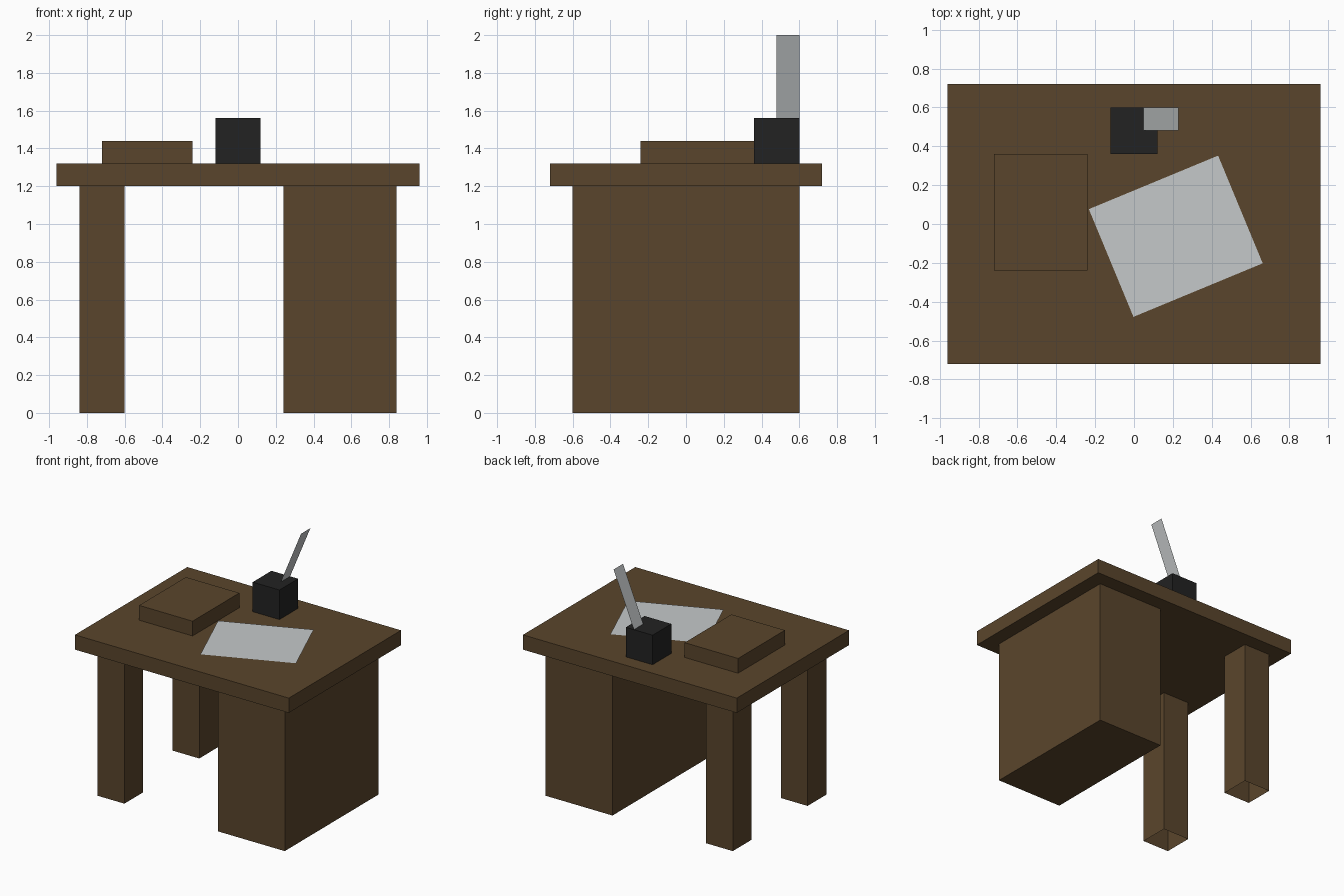
import bpy, bmesh, math
from mathutils import Matrix, Vector

cube = bpy.data.objects.get("Cube")
if cube:
    bpy.data.objects.remove(cube, do_unlink=True)


def make_material(name, rgb):
    m = bpy.data.materials.new(name)
    m.use_nodes = True
    m.diffuse_color = (*rgb, 1)
    m.node_tree.nodes["Principled BSDF"].inputs["Base Color"].default_value = (*rgb, 1)
    return m


WOOD = make_material("dark_wood", (0.102, 0.060, 0.025))
INK = make_material("ink_black", (0.016, 0.016, 0.016))
PAPER = make_material("pale_paper", (0.558, 0.584, 0.591))


def finish(bm, name, material):
    mesh = bpy.data.meshes.new(name)
    bm.to_mesh(mesh)
    bm.free()
    mesh.materials.append(material)
    obj = bpy.data.objects.new(name, mesh)
    bpy.context.collection.objects.link(obj)
    return obj


def box(name, low, high, material, open_bottom=False):
    low, high = Vector(low), Vector(high)
    size = high - low
    bm = bmesh.new()
    bmesh.ops.create_cube(bm, size=1, matrix=Matrix.Translation((low + high) / 2)
                          @ Matrix.Diagonal((*size, 1)))
    if open_bottom:
        bm.normal_update()
        bmesh.ops.delete(bm, geom=[f for f in bm.faces if f.normal.z < -0.9],
                         context='FACES_ONLY')
    return finish(bm, name, material)


def sheet(name, width, depth, matrix, material):
    bm = bmesh.new()
    bmesh.ops.create_grid(bm, x_segments=1, y_segments=1, size=0.5,
                          matrix=matrix @ Matrix.Diagonal((width, depth, 1, 1)))
    return finish(bm, name, material)


# Desk: top, solid cabinet and two hollow legs
box("desk_top", (-0.96, -0.72, 1.20), (0.96, 0.72, 1.32), WOOD)
box("cabinet", (0.24, -0.60, 0), (0.84, 0.60, 1.20), WOOD)
for name, y in (("front_leg", -0.60), ("back_leg", 0.36)):
    box(name, (-0.84, y, 0), (-0.60, y + 0.24, 1.20), WOOD, open_bottom=True)

# Items on the desk
box("book", (-0.72, -0.24, 1.32), (-0.24, 0.36, 1.44), WOOD)
box("ink_pot", (-0.12, 0.36, 1.32), (0.12, 0.60, 1.56), INK)

# Turned sheet of paper lying just above the desk top
TURN = math.radians(22.5)
sheet("paper", 0.72, 0.60,
      Matrix.Translation((0.215, -0.063, 1.325)) @ Matrix.Rotation(TURN, 4, 'Z'), PAPER)

# Flat quill leaning out of the ink pot
LENGTH = 0.48
along = Vector((math.sin(TURN), 0, math.cos(TURN)))
centre = Vector((0.23, 0.54, 2.0)) - along * LENGTH / 2
sheet("quill", LENGTH, 0.12,
      Matrix.Translation(centre) @ Matrix.Rotation(TURN - math.pi / 2, 4, 'Y'), PAPER)
